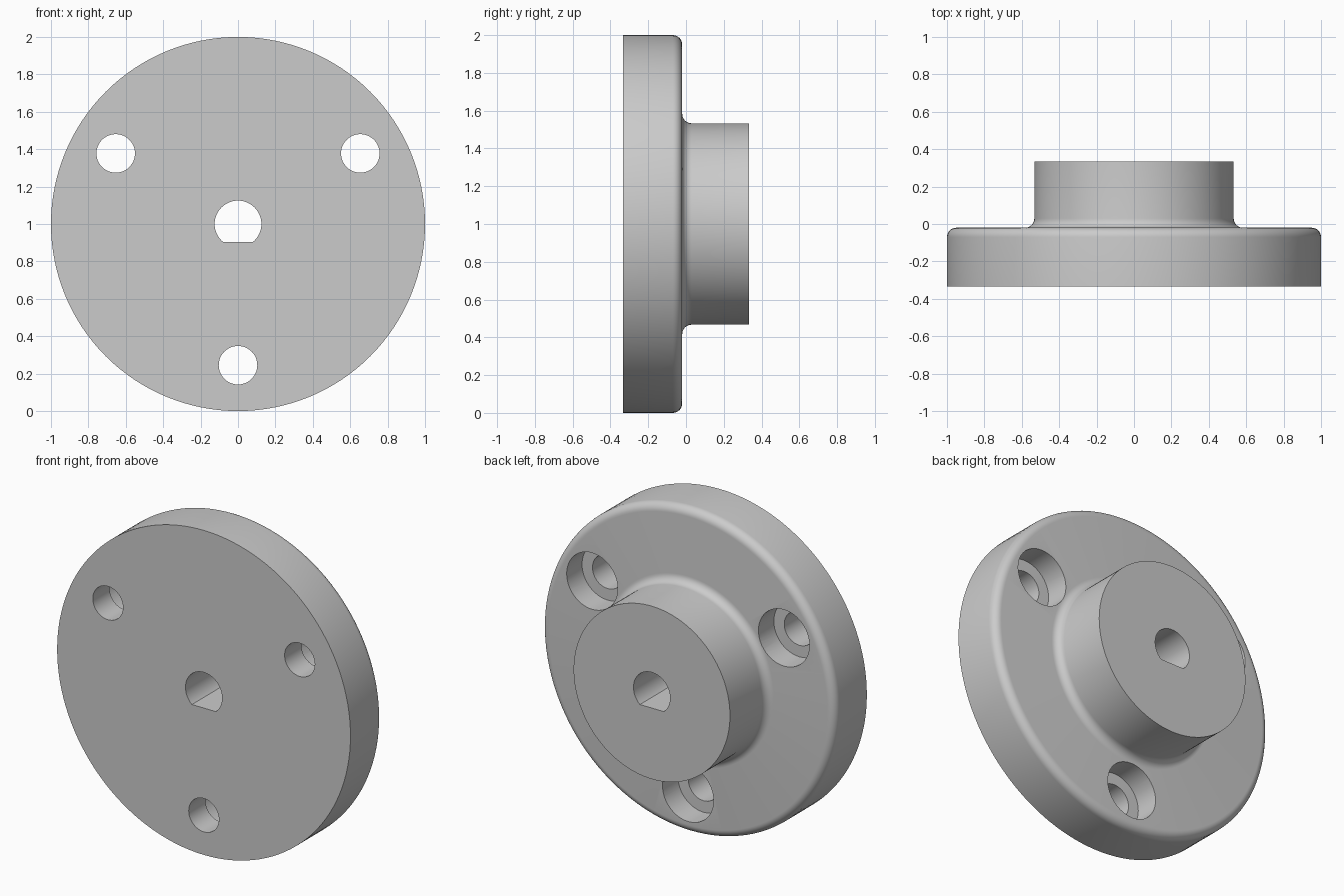
import bpy, bmesh
from math import sin, cos, pi, radians
from mathutils import Matrix, Vector

if "Cube" in bpy.data.objects:
    bpy.data.objects.remove(bpy.data.objects["Cube"], do_unlink=True)

CENTRE = Vector((0, 0, 1))
FRONT, STEP, BACK = -0.333, -0.02, 0.333
FILLET = 0.05
SEGMENTS = 128

grey = bpy.data.materials.new("plain grey")
grey.use_nodes = True
colour = (0.6, 0.6, 0.6, 1)
grey.diffuse_color = colour
grey.node_tree.nodes["Principled BSDF"].inputs["Base Color"].default_value = colour


def make_object(name, bm):
    bmesh.ops.recalc_face_normals(bm, faces=bm.faces)
    mesh = bpy.data.meshes.new(name)
    bm.to_mesh(mesh)
    bm.free()
    mesh.materials.append(grey)
    obj = bpy.data.objects.new(name, mesh)
    bpy.context.collection.objects.link(obj)
    return obj


def lathe(name, profile, segments, centre=CENTRE):
    """Turn (radius, y) points about the y axis and cap both ends."""
    bm = bmesh.new()
    rings = []
    for r, y in profile:
        angles = [2 * pi * i / segments for i in range(segments)]
        rings.append([bm.verts.new(centre + Vector((r * cos(a), y, r * sin(a))))
                      for a in angles])
    for a, b in zip(rings, rings[1:]):
        for i in range(segments):
            j = (i + 1) % segments
            bm.faces.new((a[i], a[j], b[j], b[i]))
    bm.faces.new(rings[0])
    bm.faces.new(rings[-1])
    return make_object(name, bm)


def arc(r, y, start, end, steps=8):
    angles = [radians(start + (end - start) * i / steps) for i in range(steps + 1)]
    return [(r + FILLET * cos(a), y + FILLET * sin(a)) for a in angles]


# Flange disc with rounded back rim, blended into the hub
profile = [(1, FRONT)]
profile += arc(1 - FILLET, STEP - FILLET, 0, 90)
profile += arc(0.533 + FILLET, STEP + FILLET, 270, 180)
profile += [(0.533, BACK)]
flange = lathe("flange_with_hub", profile, SEGMENTS)

# Stepped bolt holes, counterbored from the back
cutters = []
for i, degrees in enumerate((30, 150, 270)):
    a = radians(degrees)
    spot = CENTRE + Vector((cos(a), 0, sin(a))) * 0.755
    steps = [(0.103, -0.5), (0.103, -0.17), (0.174, -0.17), (0.174, 0.1)]
    cutters.append(lathe(f"bolt_hole_cutter_{i + 1}", steps, 48, spot))

# D-shaped shaft bore with its flat at the bottom
bore = lathe("shaft_bore_cutter", [(0.125, -0.5), (0.125, 0.5)], 64)
bm = bmesh.new()
bm.from_mesh(bore.data)
cut = bmesh.ops.bisect_plane(bm, geom=bm.verts[:] + bm.edges[:] + bm.faces[:],
                             plane_co=(0, 0, 0.905), plane_no=(0, 0, -1),
                             clear_outer=True)
bmesh.ops.holes_fill(bm, edges=[e for e in bm.edges if e.is_boundary])
bmesh.ops.recalc_face_normals(bm, faces=bm.faces)
bm.to_mesh(bore.data)
bm.free()
cutters.append(bore)

# Cut the holes
bpy.context.view_layer.objects.active = flange
for cutter in cutters:
    mod = flange.modifiers.new(cutter.name, "BOOLEAN")
    mod.operation = "DIFFERENCE"
    mod.solver = "EXACT"
    mod.object = cutter
    bpy.ops.object.modifier_apply(modifier=mod.name)
    bpy.data.objects.remove(cutter, do_unlink=True)

bpy.ops.object.select_all(action="DESELECT")
flange.select_set(True)
bpy.ops.object.shade_smooth_by_angle(angle=radians(30))
